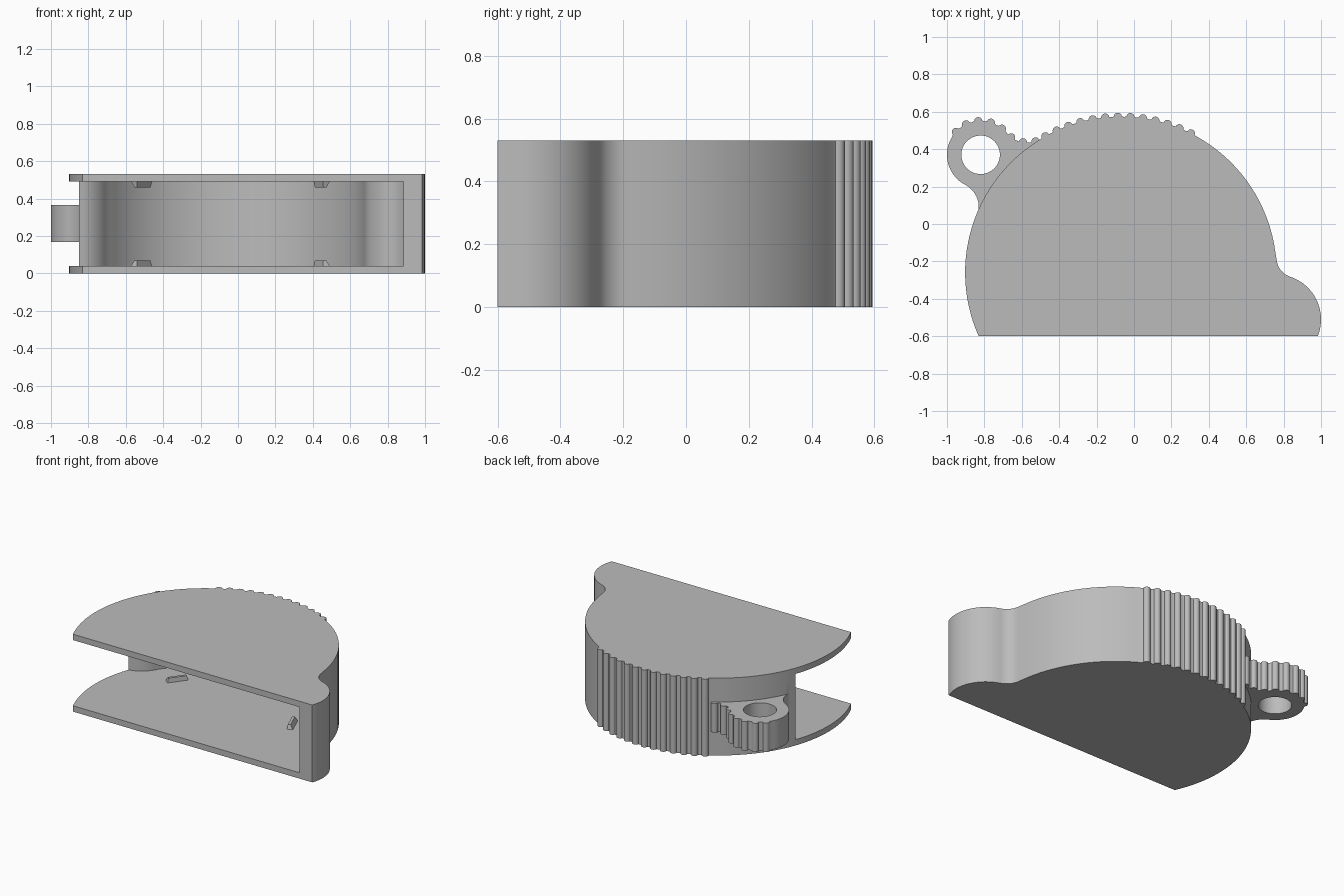
import bpy, bmesh
from math import cos, sin, radians, atan2, degrees
from mathutils import Matrix, Vector

cube = bpy.data.objects.get("Cube")
if cube:
    bpy.data.objects.remove(cube)

grey = bpy.data.materials.new("plain_grey")
grey.use_nodes = True
GREY = (0.5, 0.5, 0.5, 1)
grey.diffuse_color = GREY
grey.node_tree.nodes["Principled BSDF"].inputs["Base Color"].default_value = GREY

HEIGHT, SKIN, WALL, TOOTH = 0.53, 0.04, 0.085, 0.022
DRUM, DRUM_R = (-0.07, -0.26), 0.833
BUMP, BUMP_R = (0.76, -0.51), 0.24
NECK, NECK_R = (0.87, -0.18), 0.108
LUG, LUG_R = (-0.82, 0.37), 0.18


def polar(c, r, a):
    return (c[0] + r * cos(radians(a)), c[1] + r * sin(radians(a)))


def arc(c, r, a0, a1, n):
    return [polar(c, r, a0 + (a1 - a0) * i / n) for i in range(n + 1)]


def toothed(c, r, a0, a1, count, out=0):
    """Arc carrying evenly spaced half-round teeth; out=180 for hollow arcs."""
    step = (a1 - a0) / count
    pts = []
    for i in range(count):
        a = a0 + step * (i + 0.5)
        pts += arc(polar(c, r, a), TOOTH, a + out - 85, a + out + 85, 8)
        if i < count - 1:
            pts.append(polar(c, r, a + step / 2))
    return pts


def prism(name, pts, z0, z1):
    bm = bmesh.new()
    face = bm.faces.new([bm.verts.new((x, y, z0)) for x, y in pts])
    top = bmesh.ops.extrude_face_region(bm, geom=[face])["geom"]
    bmesh.ops.translate(bm, vec=(0, 0, z1 - z0),
                        verts=[v for v in top if isinstance(v, bmesh.types.BMVert)])
    bmesh.ops.recalc_face_normals(bm, faces=bm.faces)
    mesh = bpy.data.meshes.new(name)
    bm.to_mesh(mesh)
    bm.free()
    mesh.materials.append(grey)
    ob = bpy.data.objects.new(name, mesh)
    bpy.context.collection.objects.link(ob)
    return ob


def combine(target, tool, operation):
    mod = target.modifiers.new(operation.lower(), "BOOLEAN")
    mod.operation, mod.solver, mod.object = operation, "EXACT", tool
    bpy.context.view_layer.objects.active = target
    bpy.ops.object.modifier_apply(modifier=mod.name)
    bpy.data.objects.remove(tool)


# Side contour from the front right corner up to the drum
def side(offset, start):
    return (arc(BUMP, BUMP_R - offset, start, 71.5, 16)
            + arc(NECK, NECK_R + offset, 251.5, 184.9, 10)[1:])


# Case: solid toothed outline, hollowed by an opening at front and left
outline = (side(0, -22) + arc(DRUM, DRUM_R, 5, 61, 20)[1:]
           + toothed(DRUM, DRUM_R, 61, 121.3, 13)
           + arc(DRUM, DRUM_R, 121.3, 204.1, 28))
case = prism("case", outline, 0, HEIGHT)
wall_end = [(-0.70, 0.15), (-0.715, 0.122), (-0.735, 0.095), (-0.76, 0.07),
            (-0.79, 0.05), (-0.82, 0.037), (-0.852, 0.03)]
hollow = ([(0.886, -0.75)] + side(WALL, -36)
          + arc(DRUM, DRUM_R - WALL, 5, 145, 44)[1:]
          + wall_end + [(-1.2, 0.03), (-1.2, -0.75)])
combine(case, prism("hollow_cutter", hollow, SKIN, HEIGHT - SKIN), "DIFFERENCE")

# Toothed lug with a round hole, rooted inside the wall
fillet = (-0.57, 0.58)
lug_outline = (toothed(fillet, 0.1455, -59, -140, 3, 180)
               + toothed(LUG, LUG_R, 40, 148, 5)
               + arc(LUG, LUG_R, 148, 242.6, 18)
               + arc((-0.965, 0.09), 0.135, 62.6, -24, 12)[1:]
               + arc(DRUM, 0.80, 155, 121, 10))
lug = prism("lug", lug_outline, 0.168, 0.366)
combine(lug, prism("hole_cutter", arc(LUG, 0.103, 0, 352.5, 47), 0, HEIGHT), "DIFFERENCE")
combine(case, lug, "UNION")

# Small tapered ridges on the inner faces of both plates
for angle in (143, 22):
    for base, rise in ((SKIN, 1), (HEIGHT - SKIN, -1)):
        x, y = polar(DRUM, 0.56, angle)
        ridge = prism("ridge", [(-0.022, -0.07), (0.022, -0.07), (0.022, 0.07), (-0.022, 0.07)],
                      -0.01, 0.03)
        for v in ridge.data.vertices:
            if v.co.z > 0:
                v.co.x = v.co.x * 0.4 - 0.008
                v.co.y *= 0.85
        ridge.data.transform(Matrix.Translation((x, y, base))
                             @ Matrix.Rotation(radians(angle), 4, "Z")
                             @ Matrix.Diagonal((1, 1, rise, 1)))
        if rise < 0:
            ridge.data.flip_normals()
        combine(case, ridge, "UNION")

bpy.ops.object.select_all(action="DESELECT")
case.select_set(True)
bpy.context.view_layer.objects.active = case
bpy.ops.object.shade_smooth_by_angle(angle=radians(30))
